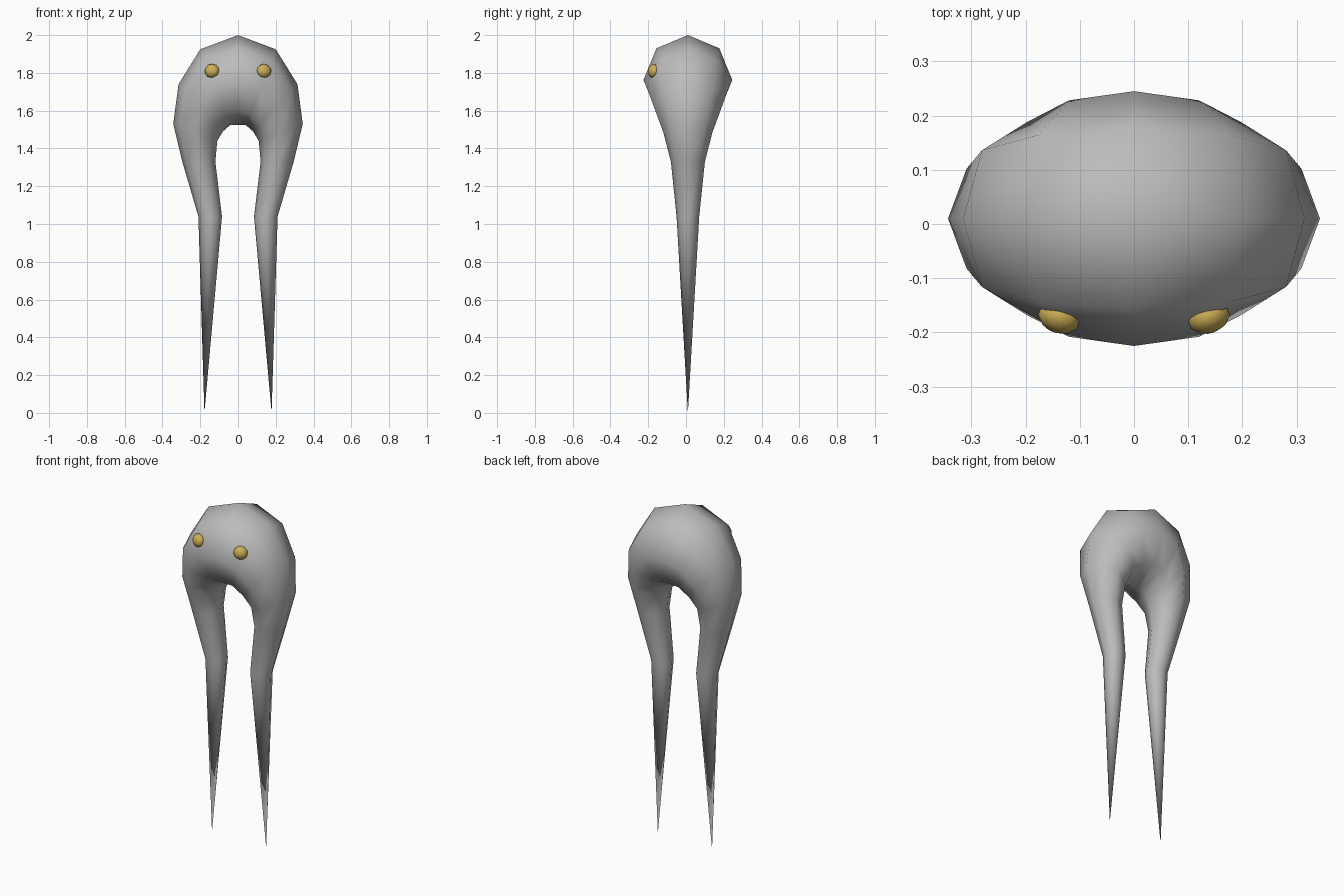
import bpy, bmesh
from math import cos, sin, pi
from mathutils import Vector

cube = bpy.data.objects.get("Cube")
if cube:
    bpy.data.objects.remove(cube, do_unlink=True)


def material(name, color):
    m = bpy.data.materials.new(name)
    m.use_nodes = True
    m.diffuse_color = color
    m.node_tree.nodes["Principled BSDF"].inputs["Base Color"].default_value = color
    return m


def add_object(name, bm, mat):
    bmesh.ops.recalc_face_normals(bm, faces=bm.faces)
    for f in bm.faces:
        f.smooth = True
    mesh = bpy.data.meshes.new(name)
    bm.to_mesh(mesh)
    bm.free()
    mesh.materials.append(mat)
    obj = bpy.data.objects.new(name, mesh)
    bpy.context.collection.objects.link(obj)
    return obj


grey = material("grey skin", (0.5, 0.5, 0.5, 1))
gold = material("gold eyes", (0.6, 0.42, 0.09, 1))

# Arched body and legs: one tube of octagonal rings, bent over the middle.
# Each ring: inner x, inner z, outer x, outer z, half depth
SIDES = 8
MID_Y = 0.01
half = [
    (0.085, 1.04, 0.21, 1.04, 0.06),
    (0.12, 1.33, 0.295, 1.33, 0.09),
    (0.11, 1.44, 0.343, 1.53, 0.13),
    (0.08, 1.49, 0.315, 1.74, 0.178),
    (0.04, 1.525, 0.2, 1.925, 0.218),
]
crown = (0, 1.525, 0, 2.0, 0.235)
rings = half + [crown] + [(-a, b, -c, d, h) for a, b, c, d, h in reversed(half)]

bm = bmesh.new()
loops = []
for ix, iz, ox, oz, depth in rings:
    inner, outer = Vector((ix, MID_Y, iz)), Vector((ox, MID_Y, oz))
    mid, arm = (inner + outer) / 2, (outer - inner) / 2
    loops.append([bm.verts.new(mid + arm * cos(2 * pi * k / SIDES)
                               + Vector((0, depth * sin(2 * pi * k / SIDES), 0)))
                  for k in range(SIDES)])
for a, b in zip(loops, loops[1:]):
    for k in range(SIDES):
        n = (k + 1) % SIDES
        bm.faces.new((a[k], a[n], b[n], b[k]))

# Pointed leg tips
for loop, side in ((loops[0], 1), (loops[-1], -1)):
    tip = bm.verts.new((0.178 * side, MID_Y, 0))
    for k in range(SIDES):
        bm.faces.new((loop[k], loop[(k + 1) % SIDES], tip))
add_object("body_and_legs", bm, grey)

# Small flattened eyes, facing out along the head
for name, side in (("left_eye", 1), ("right_eye", -1)):
    bm = bmesh.new()
    bmesh.ops.create_icosphere(bm, subdivisions=2, radius=0.04)
    bmesh.ops.scale(bm, vec=(1, 0.75, 0.95), verts=bm.verts)
    eye = add_object(name, bm, gold)
    eye.location = (0.138 * side, -0.172, 1.81)
    eye.rotation_euler = (-0.2, 0, 0.35 * side)
